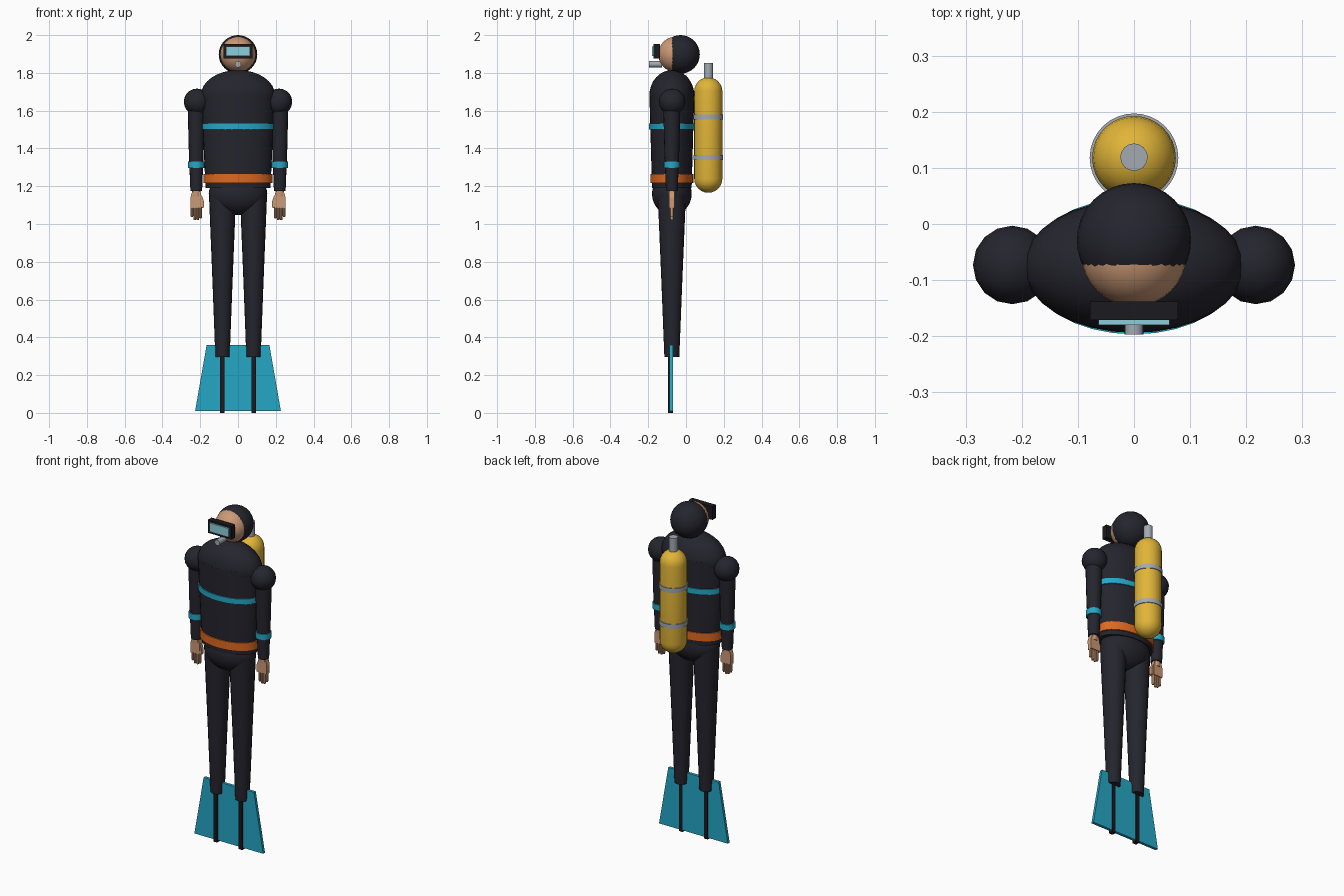
import bpy, bmesh, math
from mathutils import Matrix, Vector

if "Cube" in bpy.data.objects:
    bpy.data.objects.remove(bpy.data.objects["Cube"])

YC = -0.075  # body centre line


def mat(name, r, g, b):
    m = bpy.data.materials.new(name)
    m.diffuse_color = (r, g, b, 1)
    m.use_nodes = True
    m.node_tree.nodes["Principled BSDF"].inputs["Base Color"].default_value = m.diffuse_color
    return m


SUIT = mat("dark wetsuit", 0.018, 0.018, 0.027)
RUBBER = mat("black rubber", 0.010, 0.010, 0.014)
SKIN = mat("skin", 0.60, 0.32, 0.18)
CYAN = mat("cyan", 0.018, 0.39, 0.56)
ORANGE = mat("orange", 0.72, 0.14, 0.015)
YELLOW = mat("tank yellow", 0.75, 0.46, 0.04)
METAL = mat("grey metal", 0.36, 0.40, 0.44)
GLASS = mat("pale glass", 0.27, 0.62, 0.72)


def finish(name, bm, material, smooth=True):
    bmesh.ops.recalc_face_normals(bm, faces=bm.faces)
    me = bpy.data.meshes.new(name)
    bm.to_mesh(me)
    bm.free()
    me.materials.append(material)
    ob = bpy.data.objects.new(name, me)
    bpy.context.collection.objects.link(ob)
    if smooth:
        bpy.ops.object.select_all(action='DESELECT')
        ob.select_set(True)
        bpy.context.view_layer.objects.active = ob
        bpy.ops.object.shade_smooth_by_angle(angle=math.radians(40))
    return ob


def lathe(name, rings, material, x=0, y=YC, ratio=1.0, n=24):
    """Stack of (radius, z) rings; ratio squashes the depth."""
    bm = bmesh.new()
    loops = []
    for r, z in rings:
        loops.append([bm.verts.new((x + r * math.cos(a), y + ratio * r * math.sin(a), z))
                      for a in (2 * math.pi * i / n for i in range(n))])
    for lo, hi in zip(loops, loops[1:]):
        for i in range(n):
            j = (i + 1) % n
            bm.faces.new((lo[i], lo[j], hi[j], hi[i]))
    bm.faces.new(loops[0][::-1])
    bm.faces.new(loops[-1])
    return finish(name, bm, material)


def ball(name, centre, radii, material, seg=32, rings=16):
    bm = bmesh.new()
    bmesh.ops.create_uvsphere(bm, u_segments=seg, v_segments=rings, radius=1,
                              matrix=Matrix.Translation(centre) @ Matrix.Diagonal((*radii, 1)))
    return finish(name, bm, material)


def box(name, lo, hi, material):
    lo, hi = Vector(lo), Vector(hi)
    bm = bmesh.new()
    bmesh.ops.create_cube(bm, size=1, matrix=Matrix.Translation((lo + hi) / 2)
                          @ Matrix.Diagonal((*(hi - lo), 1)))
    return finish(name, bm, material, False)


def prism(name, outline, y0, y1, material):
    """Front outline of (x, z) points given thickness in y."""
    bm = bmesh.new()
    f = bm.faces.new([bm.verts.new((x, y0, z)) for x, z in outline])
    ext = bmesh.ops.extrude_face_region(bm, geom=[f])
    for v in ext["geom"]:
        if isinstance(v, bmesh.types.BMVert):
            v.co.y = y1
    return finish(name, bm, material, False)


# Head, mask and mouthpiece
ball("hood", (0, -0.029, 1.898), (0.102, 0.102, 0.102), SUIT)
ball("face", (0, -0.053, 1.898), (0.094, 0.094, 0.094), SKIN)
box("mask_frame", (-0.078, -0.171, 1.875), (0.078, -0.138, 1.953), RUBBER)
box("mask_glass", (-0.063, -0.180, 1.889), (0.063, -0.1705, 1.941), GLASS)
bm = bmesh.new()
bmesh.ops.create_cone(bm, cap_ends=True, segments=16, radius1=0.017, radius2=0.017, depth=0.07,
                      matrix=Matrix.Translation((0, -0.162, 1.846)) @ Matrix.Rotation(math.pi / 2, 4, 'X'))
finish("mouthpiece", bm, METAL)

# Torso, hips and bands
lathe("torso", [(0.172, 1.19), (0.195, 1.69)], SUIT, ratio=0.61, n=32)
ball("shoulder_yoke", (0, YC, 1.68), (0.197, 0.119, 0.135), SUIT)
lathe("chest_band", [(0.193, 1.499), (0.193, 1.532)], CYAN, ratio=0.63, n=32)
lathe("weight_belt", [(0.182, 1.216), (0.182, 1.266)], ORANGE, ratio=0.625, n=32)
ball("hips", (0, YC, 1.16), (0.155, 0.105, 0.113), SUIT)

# Limbs on both sides
for s, side in ((-1, "left"), (1, "right")):
    lathe(side + "_leg", [(0.038, 0.295), (0.053, 0.69), (0.072, 1.16)], SUIT,
          x=s * 0.082, ratio=1.04, n=20)
    box(side + "_fin_rib", (s * 0.083 - 0.012, -0.096, 0), (s * 0.083 + 0.012, -0.069, 0.31), RUBBER)
    ax = s * 0.221
    ball(side + "_shoulder", (s * 0.217, YC + 0.002, 1.647), (0.07, 0.07, 0.07), SUIT, 16, 10)
    lathe(side + "_arm", [(0.031, 1.174), (0.040, 1.40), (0.046, 1.65)], SUIT, x=ax, n=16)
    lathe(side + "_arm_band", [(0.043, 1.296), (0.043, 1.331)], CYAN, x=ax, n=20)
    # Hand: wrist, palm, four fingers and an inward thumb
    lathe(side + "_wrist", [(0.022, 1.145), (0.024, 1.18)], SKIN, x=ax, ratio=0.85, n=12)
    palm = [(-0.030, 1.085), (0.028, 1.085), (0.030, 1.14), (0.022, 1.172), (-0.022, 1.172), (-0.031, 1.14)]
    prism(side + "_palm", [(ax - s * x, z) for x, z in palm], YC - 0.014, YC + 0.014, SKIN)
    for i, tip in enumerate((1.036, 1.022, 1.020, 1.028)):
        fx = ax - s * (-0.023 + i * 0.0152)
        lathe(f"{side}_finger_{i + 1}", [(0.0055, tip), (0.0075, tip + 0.008), (0.0078, 1.10)],
              SKIN, x=fx, ratio=1.25, n=8)
    thumb = [(0.022, 1.15), (0.024, 1.115), (0.030, 1.085), (0.040, 1.087), (0.040, 1.12), (0.032, 1.145)]
    prism(side + "_thumb", [(ax - s * x, z) for x, z in thumb], YC - 0.011, YC + 0.009, SKIN)

# Single wide fin
prism("fin_blade", [(-0.227, 0.01), (0.227, 0.01), (0.166, 0.36), (-0.166, 0.36)], -0.087, -0.070, CYAN)

# Air tank with rounded ends, straps and valve
R, TY = 0.0745, 0.118
arc = [math.radians(a) for a in (3, 15, 30, 45, 60, 75, 90)]
tank = [(R * math.sin(a), 1.24 - R * math.cos(a)) for a in arc]
tank += [(R * math.sin(a), 1.702 + R * math.cos(a)) for a in reversed(arc)]
lathe("air_tank", tank, YELLOW, y=TY, n=32)
for i, z in enumerate((1.351, 1.566)):
    lathe(f"tank_strap_{i + 1}", [(0.079, z - 0.013), (0.079, z + 0.013)], METAL, y=TY, n=32)
lathe("tank_valve", [(0.0245, 1.75), (0.0245, 1.853)], METAL, y=TY + 0.001, n=16)
